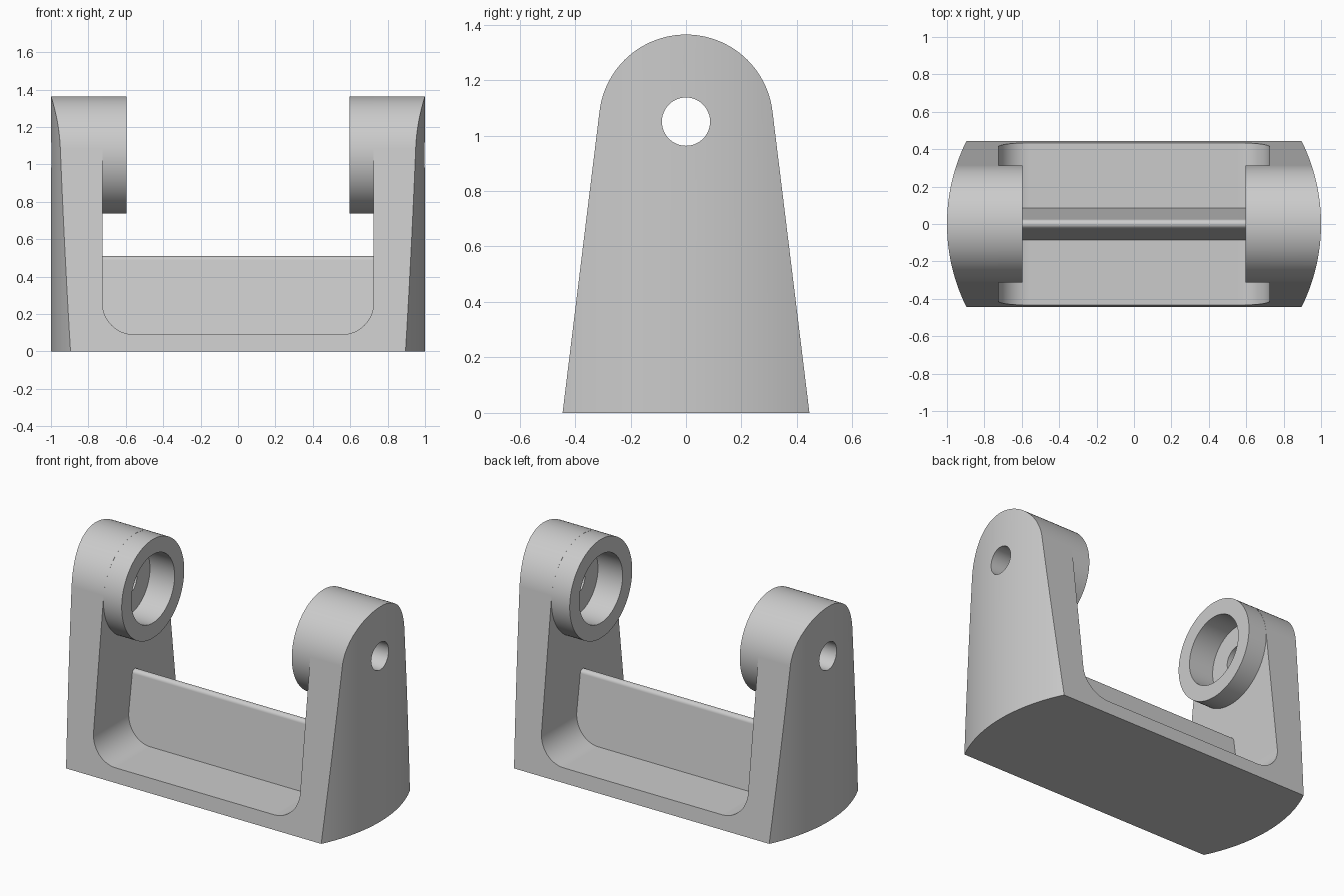
import bpy, bmesh
from math import sin, cos, pi, atan2, acos, hypot
from mathutils import Vector

if "Cube" in bpy.data.objects:
    bpy.data.objects.remove(bpy.data.objects["Cube"])

AXLE_Z, BOSS_R, BASE_Y = 1.05, 0.314, 0.445


def arc(cx, cy, r, a0, a1, n):
    return [(cx + r * cos(a0 + (a1 - a0) * i / n), cy + r * sin(a0 + (a1 - a0) * i / n))
            for i in range(n + 1)]


def prism(name, points, axis, lo, hi):
    """Extrude a closed 2D profile along x, y or z."""
    place = {'x': lambda u, v: (lo, u, v),
             'y': lambda u, v: (u, lo, v),
             'z': lambda u, v: (u, v, lo)}[axis]
    step = Vector([(hi - lo) if axis == a else 0 for a in 'xyz'])
    bm = bmesh.new()
    face = bm.faces.new([bm.verts.new(place(u, v)) for u, v in points])
    out = bmesh.ops.extrude_face_region(bm, geom=[face])['geom']
    bmesh.ops.translate(bm, vec=step, verts=[e for e in out if isinstance(e, bmesh.types.BMVert)])
    bmesh.ops.recalc_face_normals(bm, faces=bm.faces)
    mesh = bpy.data.meshes.new(name)
    bm.to_mesh(mesh)
    bm.free()
    obj = bpy.data.objects.new(name, mesh)
    bpy.context.collection.objects.link(obj)
    return obj


def disc(cx, cy, r, n):
    return arc(cx, cy, r, 0, 2 * pi, n)[:-1]


def combine(target, tool, operation):
    mod = target.modifiers.new(operation, 'BOOLEAN')
    mod.operation, mod.object, mod.solver = operation, tool, 'EXACT'
    bpy.context.view_layer.objects.active = target
    bpy.ops.object.modifier_apply(modifier=mod.name)
    bpy.data.objects.remove(tool)


# Tapered body whose sides run tangent into the round top
tangent = atan2(-AXLE_Z, BASE_Y) + acos(BOSS_R / hypot(AXLE_Z, BASE_Y))
side = [(-BASE_Y, 0), (BASE_Y, 0)] + arc(0, AXLE_Z, BOSS_R, tangent, pi - tangent, 48)
bracket = prism('bracket', side, 'x', -1.05, 1.05)

# Curved outer ends
combine(bracket, prism('end_curve', disc(0, 0, 1, 256), 'z', -0.1, 1.6), 'INTERSECT')

# Opening between the arms, with rounded lower corners
w, floor, r = 0.725, 0.09, 0.17
opening = (arc(-w + r, floor + r, r, pi, 1.5 * pi, 16)
           + arc(w - r, floor + r, r, 1.5 * pi, 2 * pi, 16) + [(w, 1.6), (-w, 1.6)])
combine(bracket, prism('opening', opening, 'y', -0.6, 0.6), 'DIFFERENCE')

# Central rib with drafted sides and a rounded top
rib = [(-0.091, 0.05), (0.091, 0.05)] + arc(0, 0.485, 0.025, 0.14, pi - 0.14, 12)
combine(bracket, prism('rib', rib, 'x', -0.74, 0.74), 'UNION')

# Bosses, bearing seats and axle holes on both arms
for s in (-1, 1):
    ring = lambda name, rad, a, b, n=64: prism(name, disc(0, AXLE_Z, rad, n), 'x', s * a, s * b)
    combine(bracket, ring('boss', BOSS_R - 0.0005, 0.597, 0.80, 96), 'UNION')
    combine(bracket, ring('bearing_seat', 0.217, 0.5, 0.77), 'DIFFERENCE')
    combine(bracket, ring('axle_hole', 0.087, 0.7, 1.1, 48), 'DIFFERENCE')

bpy.ops.object.select_all(action='DESELECT')
bracket.select_set(True)
bpy.context.view_layer.objects.active = bracket
bpy.ops.object.shade_smooth_by_angle(angle=pi / 6)
weighted = bracket.modifiers.new('weighted_normals', 'WEIGHTED_NORMAL')
weighted.keep_sharp = True
